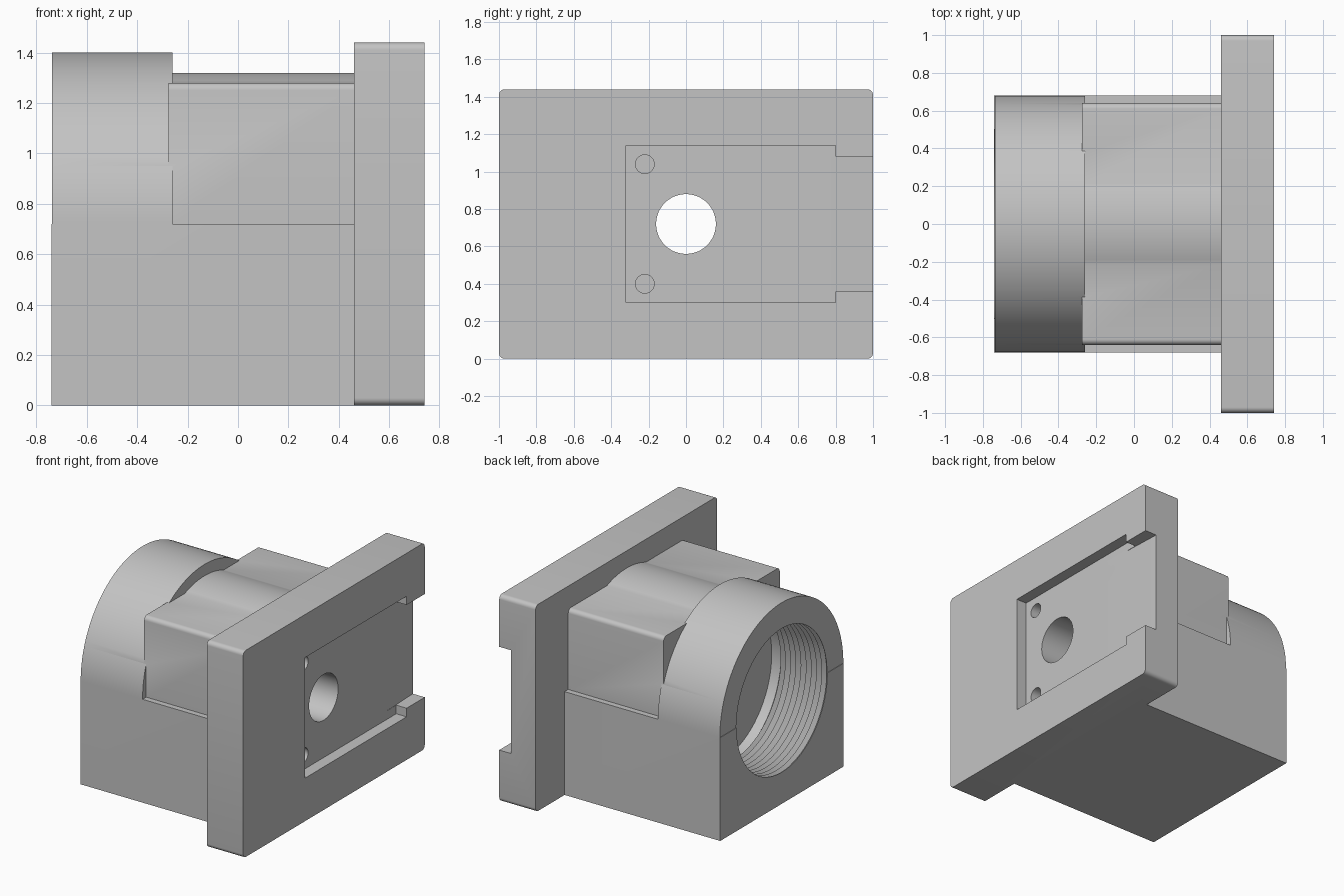
import bpy, bmesh, math
from mathutils import Vector

if "Cube" in bpy.data.objects:
    bpy.data.objects.remove(bpy.data.objects["Cube"])

AXIS_Z = 0.72      # height of the bore axis
BACK, FACE = -0.74, 0.74

grey = bpy.data.materials.new("light_grey")
grey.use_nodes = True
colour = (0.55, 0.55, 0.55, 1)
grey.diffuse_color = colour
grey.node_tree.nodes["Principled BSDF"].inputs["Base Color"].default_value = colour


def make(name, rings):
    """Closed solid skinned through equal-sized rings of points."""
    bm = bmesh.new()
    loops = [[bm.verts.new(p) for p in ring] for ring in rings]
    n = len(loops[0])
    for a, b in zip(loops, loops[1:]):
        for i in range(n):
            j = (i + 1) % n
            bm.faces.new((a[i], a[j], b[j], b[i]))
    bm.faces.new(loops[0])
    bm.faces.new(loops[-1])
    bmesh.ops.recalc_face_normals(bm, faces=bm.faces)
    mesh = bpy.data.meshes.new(name)
    bm.to_mesh(mesh)
    bm.free()
    mesh.materials.append(grey)
    obj = bpy.data.objects.new(name, mesh)
    bpy.context.collection.objects.link(obj)
    return obj


def prism_x(name, profile, x0, x1):
    return make(name, [[Vector((x, y, z)) for y, z in profile] for x in (x0, x1)])


def arc(cy, cz, r, start, end, steps):
    angles = [math.radians(start + (end - start) * i / steps) for i in range(steps + 1)]
    return [(cy + r * math.cos(a), cz + r * math.sin(a)) for a in angles]


def rect(y0, y1, z0, z1):
    return [(y0, z0), (y1, z0), (y1, z1), (y0, z1)]


def lathe_x(name, profile, y=0, z=AXIS_Z, sides=72):
    """Solid of revolution about an x-parallel axis from (x, radius) pairs."""
    turn = [2 * math.pi * i / sides for i in range(sides)]
    return make(name, [[Vector((x, y + r * math.cos(a), z + r * math.sin(a)))
                        for a in turn] for x, r in profile])


def combine(target, other, operation):
    mod = target.modifiers.new(operation, "BOOLEAN")
    mod.object = other
    mod.operation = operation
    mod.solver = "EXACT"
    bpy.context.view_layer.objects.active = target
    bpy.ops.object.modifier_apply(modifier=mod.name)
    bpy.data.objects.remove(other)


# Lower block
housing = prism_x("housing", rect(-0.68, 0.68, 0, AXIS_Z), BACK, 0.5)

# Round collar over the threaded end
collar = prism_x("collar", arc(0, AXIS_Z, 0.68, 0, 180, 64), BACK + 0.003, -0.26)

# Square bonnet with rounded shoulders and a crowned top
crown = math.degrees(math.asin(0.56 / 0.6))
bonnet_profile = ([(0.64, AXIS_Z)] + arc(0.61, 1.25, 0.03, 0, 90, 6)
                  + arc(0, AXIS_Z, 0.6, crown, 180 - crown, 16)
                  + arc(-0.61, 1.25, 0.03, 90, 180, 6) + [(-0.64, AXIS_Z)])
bonnet = prism_x("bonnet", bonnet_profile, -0.275, 0.5)

# Mounting flange with rounded corners
R = 0.03
flange_profile = []
for i, (sy, cz) in enumerate([(1, 1.44 - R), (-1, 1.44 - R), (-1, R), (1, R)]):
    flange_profile += arc(sy * (1 - R), cz, R, 90 * i, 90 * i + 90, 6)
flange = prism_x("flange", flange_profile, 0.46, FACE)

for part in (bonnet, collar, flange):
    combine(housing, part, "UNION")

# Threaded bore with a plain relief at its inner end
pitch, turns = 0.04, 9
thread = [(BACK - 0.05, 0.5)]
for i in range(turns):
    x = BACK + i * pitch
    thread += [(x + 0.005, 0.5), (x + pitch / 2, 0.53)]
thread += [(BACK + turns * pitch, 0.5), (BACK + turns * pitch + 0.02, 0.53), (-0.29, 0.53)]
cutters = [lathe_x("thread_cutter", thread)]

# Through hole, pocket and two blind pin holes
cutters.append(lathe_x("through_hole_cutter", [(-0.4, 0.16), (0.8, 0.16)], sides=48))
cutters.append(prism_x("pocket_cutter", rect(-0.32, 0.8, 0.3, 1.14), 0.66, 0.8))
for z in (0.4, 1.04):
    cutters.append(lathe_x("pin_hole_cutter", [(0.54, 0.05), (0.72, 0.05)], -0.22, z, 32))

# Side channel with a slightly ramped floor
ramp = [(0.8, 0.7), (0.66, 0.7), (0.648, 1.0), (0.644, 1.1), (0.8, 1.1)]
cutters.append(make("channel_cutter",
                    [[Vector((x, y, z)) for x, y in ramp] for z in (0.36, 1.08)]))

for cutter in cutters:
    combine(housing, cutter, "DIFFERENCE")

# Smooth the curved faces, keep the machined edges crisp
bpy.ops.object.select_all(action="DESELECT")
housing.select_set(True)
bpy.context.view_layer.objects.active = housing
bpy.ops.object.shade_smooth_by_angle(angle=math.radians(25))
